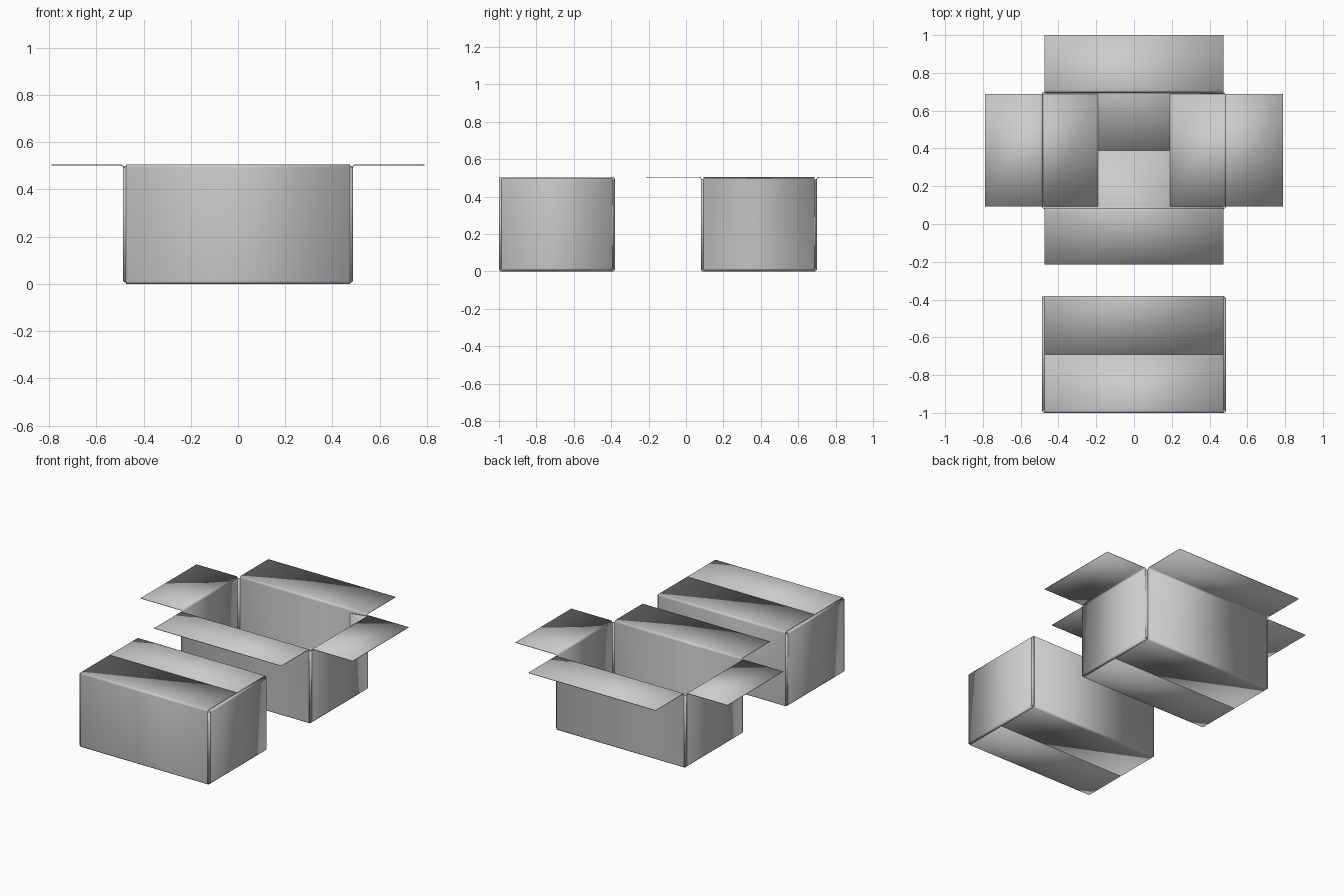
import bpy, bmesh, math
from mathutils import Matrix

if "Cube" in bpy.data.objects:
    bpy.data.objects.remove(bpy.data.objects["Cube"])

T = 0.004            # board thickness
R = 0.011            # fold radius
HX, HY, TOP = 0.485, 0.308, 0.503   # half sizes and height of the board centreline


def arc(cu, cv, a0, a1, r=R, n=4):
    return [(cu + r * math.cos(math.radians(a0 + (a1 - a0) * i / n)),
             cv + r * math.sin(math.radians(a0 + (a1 - a0) * i / n))) for i in range(n + 1)]


def sheet(name, rows, matrix):
    """Thin board from matching rows of (start, end) points."""
    bm = bmesh.new()
    pairs = [(bm.verts.new(a), bm.verts.new(b)) for a, b in rows]
    for (a, b), (c, d) in zip(pairs, pairs[1:]):
        bm.faces.new((a, b, d, c))
    bmesh.ops.recalc_face_normals(bm, faces=bm.faces)
    me = bpy.data.meshes.new(name)
    bm.to_mesh(me)
    bm.free()
    ob = bpy.data.objects.new(name, me)
    bpy.context.collection.objects.link(ob)
    ob.matrix_world = matrix
    mod = ob.modifiers.new("thickness", 'SOLIDIFY')
    mod.thickness = T
    mod.offset = 0
    bpy.context.view_layer.objects.active = ob
    ob.select_set(True)
    bpy.ops.object.shade_smooth_by_angle(angle=math.radians(40))
    ob.select_set(False)


def panel(name, U, w, inner, zb, zt, flap, matrix):
    """Bottom flap + wall + top flap, folded from one strip.
    flap > U folds the top flap outwards."""
    prof = [(inner, zb)] + arc(U - R, zb + R, -90, 0)
    if flap > U:
        prof += arc(U + R, zt - R, 180, 90)
    else:
        prof += arc(U - R, zt - R, 0, 90)
    prof.append((flap, zt))
    sheet(name, [((u, -w, z), (u, w, z)) for u, z in prof], matrix)


def carton(prefix, cy, opened):
    base = Matrix.Translation((0, cy, 0))
    zlo, zhi = T / 2, TOP
    # long walls with the outer flaps
    for label, ang, reach in (("back", 90, 0.61), ("front", -90, 0.605)):
        panel(f"{prefix}_{label}_panel", HY, HX - R, 0.0, zlo, zhi,
              reach if opened else 0.0,
              base @ Matrix.Rotation(math.radians(ang), 4, 'Z'))
    # short walls with the inner flaps, tucked one board thickness inside
    for label, ang in (("right", 0), ("left", 180)):
        panel(f"{prefix}_{label}_panel", HX, HY - R, 0.19, zlo + T * 1.1,
              zhi if opened else zhi - T * 1.1,
              0.79 if opened else 0.19,
              base @ Matrix.Rotation(math.radians(ang), 4, 'Z'))
    # upright corner folds; the back right one carries the glue tab
    z0, z1 = R, TOP - R
    for label, sx, sy in (("back_right", 1, 1), ("back_left", -1, 1),
                          ("front_left", -1, -1), ("front_right", 1, -1)):
        tab = label == "back_right"
        drop = T * 1.1 if tab else 0
        pts = arc(HX - R, HY - R - drop, 0, 90)
        if tab:
            pts.insert(0, (HX, HY - R))
        rows = [((sx * x, sy * y, z0), (sx * x, sy * y, z1)) for x, y in pts]
        if tab:
            y = HY - drop
            rows.append(((0.35, y, z0 + 0.03), (0.35, y, z1 - 0.015)))
        sheet(f"{prefix}_{label}_{'glue_tab' if tab else 'corner'}", rows, base)


carton("closed_box", -0.69, False)
carton("open_box", 0.39, True)
